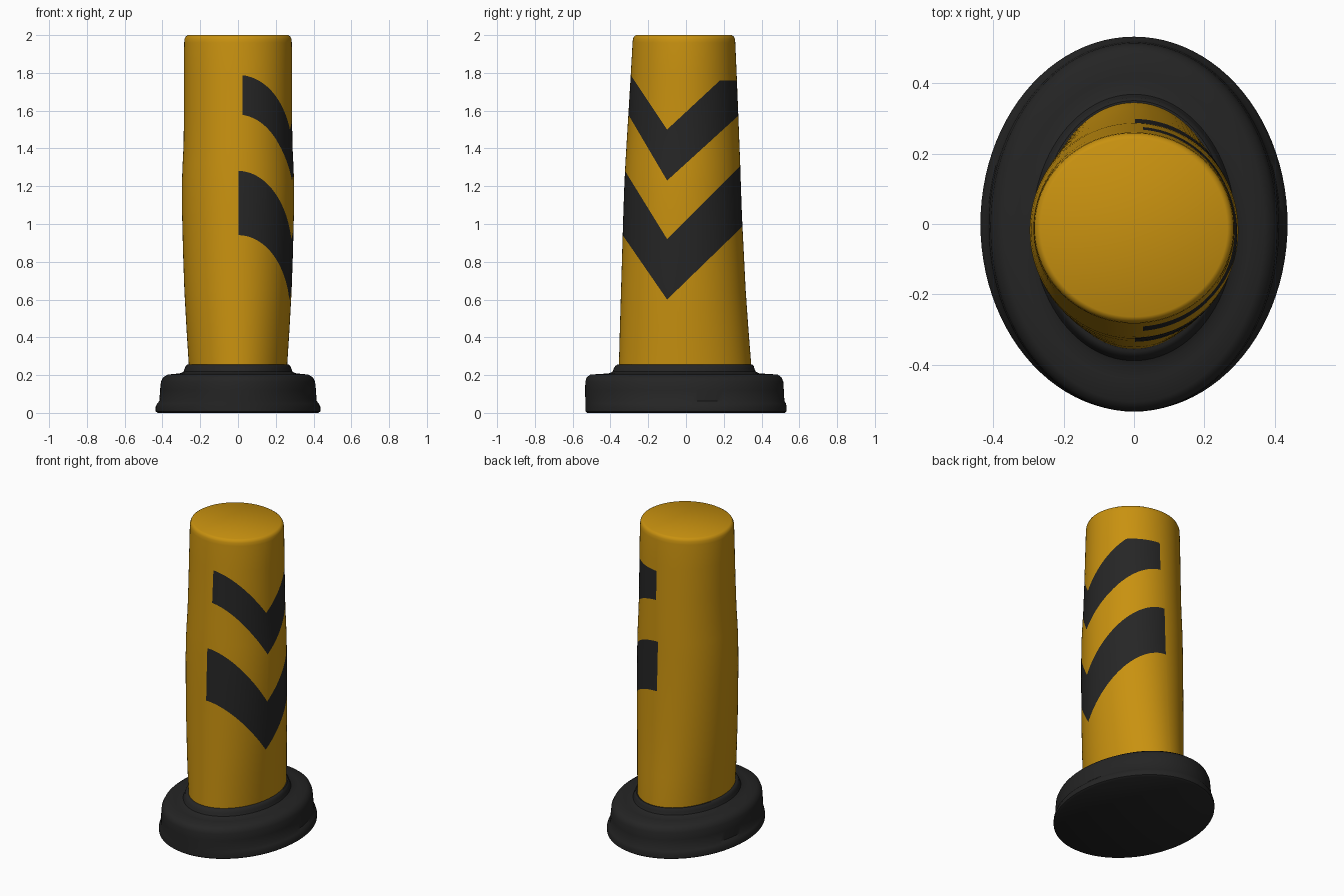
import bpy, bmesh, math
from mathutils import Vector

if "Cube" in bpy.data.objects:
    bpy.data.objects.remove(bpy.data.objects["Cube"])

N = 96


def material(name, rgb):
    m = bpy.data.materials.new(name)
    m.diffuse_color = (*rgb, 1)
    m.use_nodes = True
    m.node_tree.nodes["Principled BSDF"].inputs["Base Color"].default_value = m.diffuse_color
    return m


yellow = material("amber_yellow", (0.58, 0.285, 0.005))
black = material("stripe_black", (0.019, 0.019, 0.019))
rubber = material("rubber_black", (0.018, 0.018, 0.018))


def loft(sections):
    """Closed loft of ellipses given as (z, radius x, radius y, centre y)."""
    bm = bmesh.new()
    rings = []
    for z, rx, ry, cy in sections:
        rings.append([bm.verts.new((rx * math.cos(2 * math.pi * i / N),
                                    cy + ry * math.sin(2 * math.pi * i / N), z))
                      for i in range(N)])
    for a, b in zip(rings, rings[1:]):
        for i in range(N):
            j = (i + 1) % N
            bm.faces.new((a[i], a[j], b[j], b[i]))
    bm.faces.new(rings[0][::-1])
    bm.faces.new(rings[-1])
    return bm


def finish(bm, name, mats):
    me = bpy.data.meshes.new(name)
    bm.normal_update()
    bm.to_mesh(me)
    bm.free()
    ob = bpy.data.objects.new(name, me)
    bpy.context.collection.objects.link(ob)
    for m in mats:
        me.materials.append(m)
    bpy.ops.object.select_all(action='DESELECT')
    ob.select_set(True)
    bpy.context.view_layer.objects.active = ob
    bpy.ops.object.shade_smooth_by_angle(angle=math.radians(40))
    return ob


# Rubber foot: flared lip, rounded shoulder, collar
foot = loft([
    (0.0, 0.425, 0.522, 0), (0.008, 0.437, 0.533, 0), (0.03, 0.437, 0.533, 0),
    (0.05, 0.428, 0.531, -0.002), (0.063, 0.416, 0.527, -0.006),
    (0.12, 0.413, 0.526, -0.008), (0.165, 0.408, 0.524, -0.009),
    (0.188, 0.396, 0.516, -0.010), (0.203, 0.372, 0.496, -0.010),
    (0.207, 0.33, 0.43, -0.010), (0.21, 0.305, 0.395, -0.010),
    (0.218, 0.289, 0.379, -0.010), (0.235, 0.282, 0.372, -0.010),
    (0.248, 0.278, 0.367, -0.008), (0.256, 0.268, 0.357, -0.006),
    (0.256, 0.24, 0.33, -0.005)])
finish(foot, "rubber_foot", [rubber])

# Post: oval at the foot, blending to a round top
post = loft([
    (0.2, 0.258, 0.352, -0.005), (0.26, 0.261, 0.350, -0.005),
    (0.45, 0.273, 0.340, -0.010), (0.65, 0.284, 0.330, -0.014),
    (0.85, 0.291, 0.322, -0.016), (1.05, 0.296, 0.314, -0.018),
    (1.22, 0.297, 0.308, -0.018), (1.32, 0.293, 0.304, -0.017),
    (1.42, 0.288, 0.299, -0.016), (1.6, 0.286, 0.290, -0.014),
    (1.8, 0.286, 0.280, -0.012), (1.96, 0.285, 0.272, -0.011),
    (1.98, 0.283, 0.270, -0.011), (1.993, 0.277, 0.264, -0.011),
    (2.0, 0.266, 0.253, -0.011)])


def cut(bm, co, no, test):
    faces = [f for f in bm.faces if test(f.calc_center_median())]
    geom = set(faces)
    for f in faces:
        geom.update(f.edges)
        geom.update(f.verts)
    bmesh.ops.bisect_plane(bm, geom=list(geom), dist=1e-5,
                           plane_co=Vector(co), plane_no=Vector(no))


# Chevrons seen along x: start x, apex bottom z and top z,
# slopes (bottom, top) towards the front and back, upper limit at the back
APEX = -0.1
chevrons = [
    (0.003, 0.60, 0.92, (1.45, 1.62), (0.97, 1.0), 1.32),
    (0.025, 1.23, 1.50, (1.70, 1.50), (0.91, 0.93), 1.76)]


def wall(c):
    return 0.3 < c.z < 1.95


cut(post, (0, APEX, 0), (0, 1, 0), lambda c: wall(c) and c.x > 0)
for x0, lo, hi, front, back, limit in chevrons:
    def band(c):
        return wall(c) and lo - 0.4 < c.z < hi + 0.5
    cut(post, (x0, 0, 0), (1, 0, 0), band)
    for side, slopes in ((-1, front), (1, back)):
        def half(c):
            return wall(c) and c.x > x0 and (c.y - APEX) * side > 0
        for z, s in zip((lo, hi), slopes):
            cut(post, (0, APEX, z), (0, -s * side, 1), half)
    cut(post, (0, 0, limit), (0, 0, 1), half)

for f in post.faces:
    c = f.calc_center_median()
    for x0, lo, hi, front, back, limit in chevrons:
        d = c.y - APEX
        s = back if d > 0 else front
        if (wall(c) and c.x > x0 and lo + s[0] * abs(d) < c.z < hi + s[1] * abs(d)
                and (d < 0 or c.z < limit)):
            f.material_index = 1

finish(post, "striped_post", [yellow, black])
